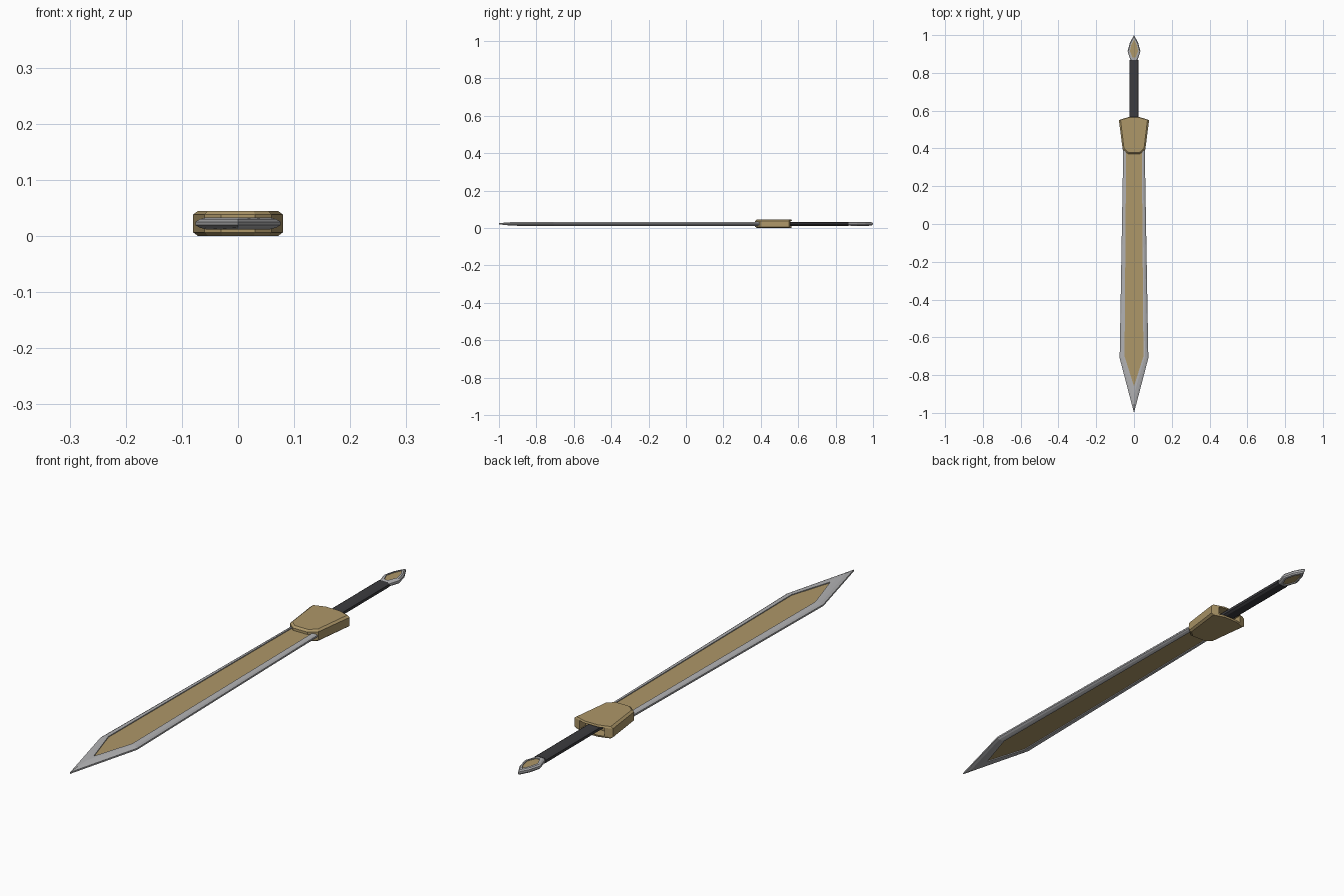
import bpy, bmesh, math

if "Cube" in bpy.data.objects:
    bpy.data.objects.remove(bpy.data.objects["Cube"])

CZ = 0.0225  # height of the sword's flat mid-plane


def material(name, rgb):
    m = bpy.data.materials.new(name)
    m.diffuse_color = (*rgb, 1)
    m.use_nodes = True
    m.node_tree.nodes["Principled BSDF"].inputs["Base Color"].default_value = m.diffuse_color
    return m


gold = material("gold", (0.42, 0.31, 0.14))
steel = material("steel", (0.45, 0.45, 0.46))
grip = material("dark_grip", (0.045, 0.045, 0.05))


def mirrored(half):
    """Close a right-hand half outline by mirroring it in x."""
    return half + [(-x, y) for x, y in reversed(half) if x > 0]


def slab(name, outer, inner, profile, mat, caps=True):
    """Stack outlines blended from outer to inner; profile = (blend, half height)
    from the edge upward, repeated below the mid-plane."""
    layers = [(t, -h) for t, h in reversed(profile)] + list(profile)
    bm = bmesh.new()
    rings = []
    for t, h in layers:
        rings.append([bm.verts.new((a[0] + (b[0] - a[0]) * t,
                                    a[1] + (b[1] - a[1]) * t, CZ + h))
                      for a, b in zip(outer, inner)])
    n = len(outer)
    for lo, hi in zip(rings, rings[1:]):
        for i in range(n):
            j = (i + 1) % n
            bm.faces.new((lo[i], lo[j], hi[j], hi[i]))
    if caps:
        bm.faces.new(rings[0][::-1])
        bm.faces.new(rings[-1])
    bmesh.ops.recalc_face_normals(bm, faces=bm.faces)
    me = bpy.data.meshes.new(name)
    bm.to_mesh(me)
    bm.free()
    me.materials.append(mat)
    ob = bpy.data.objects.new(name, me)
    bpy.context.collection.objects.link(ob)
    return ob


def half_box(w, y0, y1):
    return mirrored([(w, y0), (w, y1)])


# Blade: rounded steel rim around a recessed gold panel
blade_out = mirrored([(0, -1.0), (0.076, -0.71), (0.056, 0.45)])
blade_in = mirrored([(0, -0.86), (0.05, -0.70), (0.041, 0.45)])
slab("blade_rim", blade_out, blade_in,
     [(0, 0.003), (0.3, 0.0075), (0.7, 0.0105), (1, 0.0105), (1, 0.007)],
     steel, caps=False)
slab("blade_panel", blade_in, blade_in, [(0, 0.007)], gold)

# Guard: flared chamfered block, hollowed at the back around the grip
guard_out = mirrored([(0.03, 0.37), (0.06, 0.395), (0.08, 0.55), (0.03, 0.566)])
guard_in = mirrored([(0.028, 0.378), (0.053, 0.40), (0.071, 0.55), (0.028, 0.564)])
guard = slab("guard", guard_out, guard_in, [(0, 0.016), (1, 0.0225)], gold)
hollow_shape = half_box(0.052, 0.525, 0.60)
cutter = slab("guard_hollow_cutter", hollow_shape, hollow_shape, [(0, 0.0155)], gold)
cutter.hide_render = True
cutter.hide_viewport = True
cut = guard.modifiers.new("hollow", "BOOLEAN")
cut.operation = "DIFFERENCE"
cut.solver = "EXACT"
cut.object = cutter

# Grip: flattened eight-sided bar
slab("grip", half_box(0.024, 0.50, 0.868), half_box(0.016, 0.50, 0.868),
     [(0, 0.005), (1, 0.0105)], grip)

# Pommel: small leaf shape with its own gold panel
pommel_out = mirrored([(0.016, 0.858), (0.034, 0.915), (0.022, 0.96), (0, 1.0)])
pommel_in = mirrored([(0.008, 0.882), (0.022, 0.916), (0.014, 0.95), (0, 0.978)])
slab("pommel_rim", pommel_out, pommel_in,
     [(0, 0.004), (0.4, 0.009), (1, 0.0105), (1, 0.007)], steel, caps=False)
slab("pommel_panel", pommel_in, pommel_in, [(0, 0.007)], gold)
